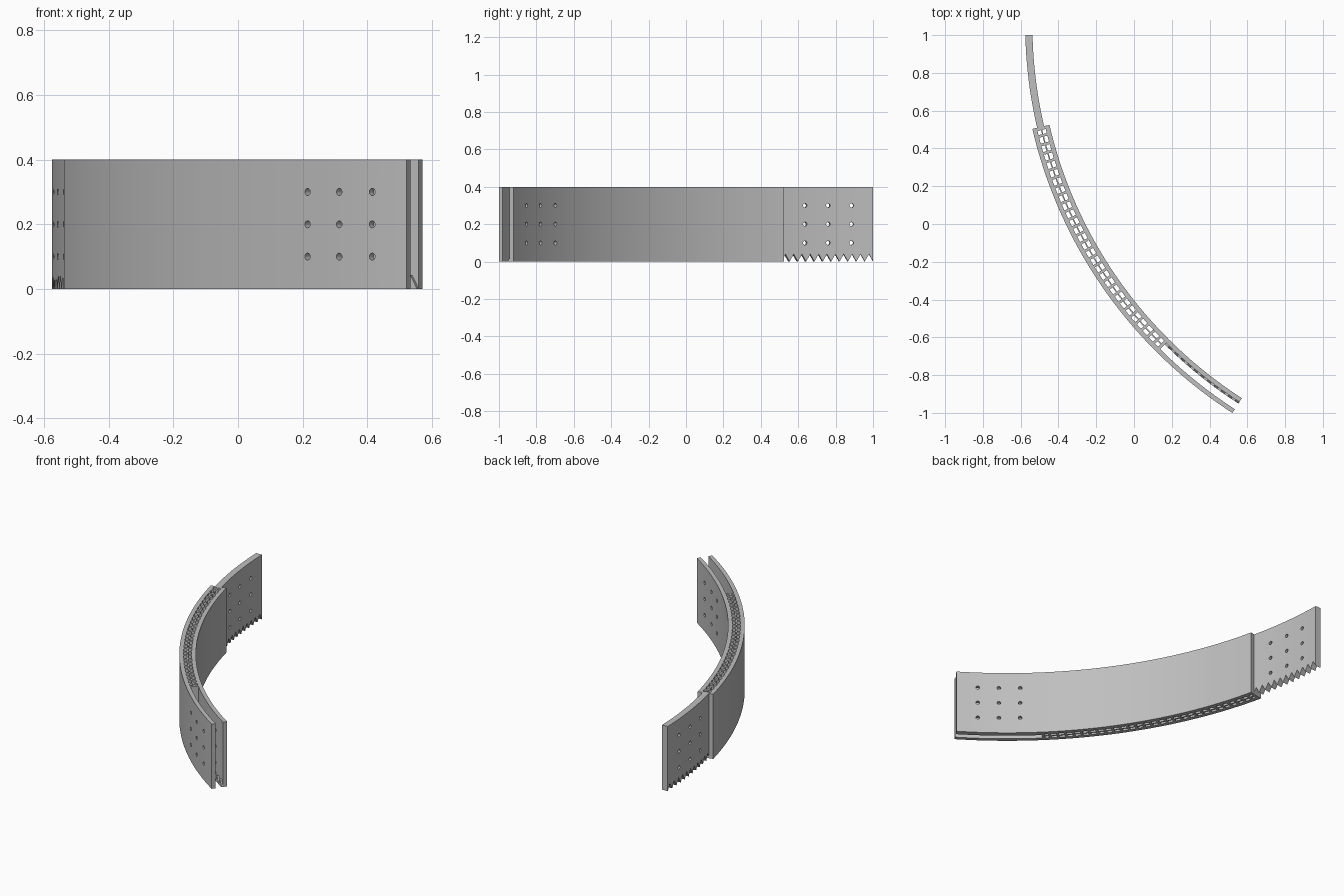
import bpy, bmesh
from math import sin, cos, radians
from mathutils import Matrix, Vector

cube = bpy.data.objects.get("Cube")
if cube:
    bpy.data.objects.remove(cube, do_unlink=True)

# Shared arc and panel dimensions (angles in degrees around the arc centre)
CX, CY, H = 1.848, 1.059, 0.4
R_OUT, R_IN, WALL = 2.45, 2.357, 0.024
T_TIP, T_START, T_CORE, T_END = 1.4, 13.1, 45.2, 57.2
TOOTH, TOOTH_H = 1.1, 0.04

grey = bpy.data.materials.new("plain grey")
grey.use_nodes = True
grey.diffuse_color = (0.52, 0.52, 0.52, 1)
grey.node_tree.nodes["Principled BSDF"].inputs["Base Color"].default_value = grey.diffuse_color


def arc_point(r, t, z):
    return Vector((CX - r * cos(radians(t)), CY - r * sin(radians(t)), z))


def finish(name, bm):
    bmesh.ops.recalc_face_normals(bm, faces=bm.faces)
    mesh = bpy.data.meshes.new(name)
    bm.to_mesh(mesh)
    bm.free()
    mesh.materials.append(grey)
    obj = bpy.data.objects.new(name, mesh)
    bpy.context.collection.objects.link(obj)
    return obj


def add_band(bm, r0, r1, columns):
    """Loft a bar along the arc through (angle, low z, high z) columns."""
    rings = [[bm.verts.new(arc_point(r, t, z))
              for r, z in ((r0, lo), (r1, lo), (r1, hi), (r0, hi))]
             for t, lo, hi in columns]
    for a, b in zip(rings, rings[1:]):
        for i in range(4):
            j = (i + 1) % 4
            bm.faces.new((a[i], a[j], b[j], b[i]))
    bm.faces.new(rings[0])
    bm.faces.new(rings[-1][::-1])


def plain(t0, t1, step=1.0):
    n = max(1, round((t1 - t0) / step))
    return [(t0 + (t1 - t0) * i / n, 0, H) for i in range(n + 1)]


def zigzag(t0, t1):
    """Angles with heights alternating between tooth root and tip."""
    n = round((t1 - t0) / TOOTH) * 2
    return [(t0 + (t1 - t0) * i / n, TOOTH_H * (i % 2)) for i in range(n + 1)]


def band(name, r0, r1, columns):
    bm = bmesh.new()
    add_band(bm, r0, r1, columns)
    return finish(name, bm)


def drill(obj, angles, r):
    """Cut a three by three grid of round holes through a curved part."""
    bm = bmesh.new()
    for t in angles:
        outward = (arc_point(1, t, 0) - arc_point(0, t, 0)).to_track_quat('Z', 'Y')
        for z in (0.1, 0.2, 0.3):
            place = Matrix.Translation(arc_point(r, t, z)) @ outward.to_matrix().to_4x4()
            bmesh.ops.create_cone(bm, cap_ends=True, segments=16, radius1=0.011,
                                  radius2=0.011, depth=0.2, matrix=place)
    cutter = finish("hole_cutter", bm)
    cutter.hide_render = True
    mod = obj.modifiers.new("holes", 'BOOLEAN')
    mod.operation, mod.solver, mod.object = 'DIFFERENCE', 'EXACT', cutter
    bpy.context.view_layer.objects.active = obj
    bpy.ops.object.modifier_apply(modifier=mod.name)
    bpy.data.objects.remove(cutter, do_unlink=True)


# Two long curved walls, drilled at the socket end
outer_wall = band("outer_wall", R_OUT - WALL, R_OUT, plain(T_START, T_END))
inner_wall = band("inner_wall", R_IN, R_IN + WALL, plain(T_START, T_END))
for wall in (outer_wall, inner_wall):
    drill(wall, (48.2, 51.2, 54.2), 2.4)

# Tongue with a toothed lower edge
tongue = band("tongue", 2.386, 2.424,
              [(t, z, H) for t, z in zigzag(T_TIP, T_START + 0.2)])
drill(tongue, (4.2, 7.2, 10.2), 2.405)

# Matching teeth low on the inside of the socket
band("socket_teeth", R_IN + WALL - 0.002, R_IN + WALL + 0.01,
     [(t, 0, z + 0.002) for t, z in zigzag(T_CORE, T_END)])

# Core: end plates, centre divider and evenly spaced ribs between the walls
band("start_plate", R_IN, R_OUT, plain(T_START, T_START + 0.4))
band("core_end_plate", R_IN + WALL, R_OUT - WALL, plain(T_CORE - 0.4, T_CORE))
band("core_divider", 2.4, 2.407, plain(T_START, T_CORE))
bm = bmesh.new()
count = 29
for i in range(1, count):
    t = T_START + (T_CORE - T_START) * i / count
    add_band(bm, R_IN + WALL, R_OUT - WALL, plain(t - 0.17, t + 0.17))
finish("core_ribs", bm)

# Smooth curves with crisp edges
for obj in bpy.context.collection.objects:
    obj.select_set(obj.type == 'MESH')
    if obj.type == 'MESH':
        bpy.context.view_layer.objects.active = obj
bpy.ops.object.shade_smooth_by_angle(angle=radians(30))
